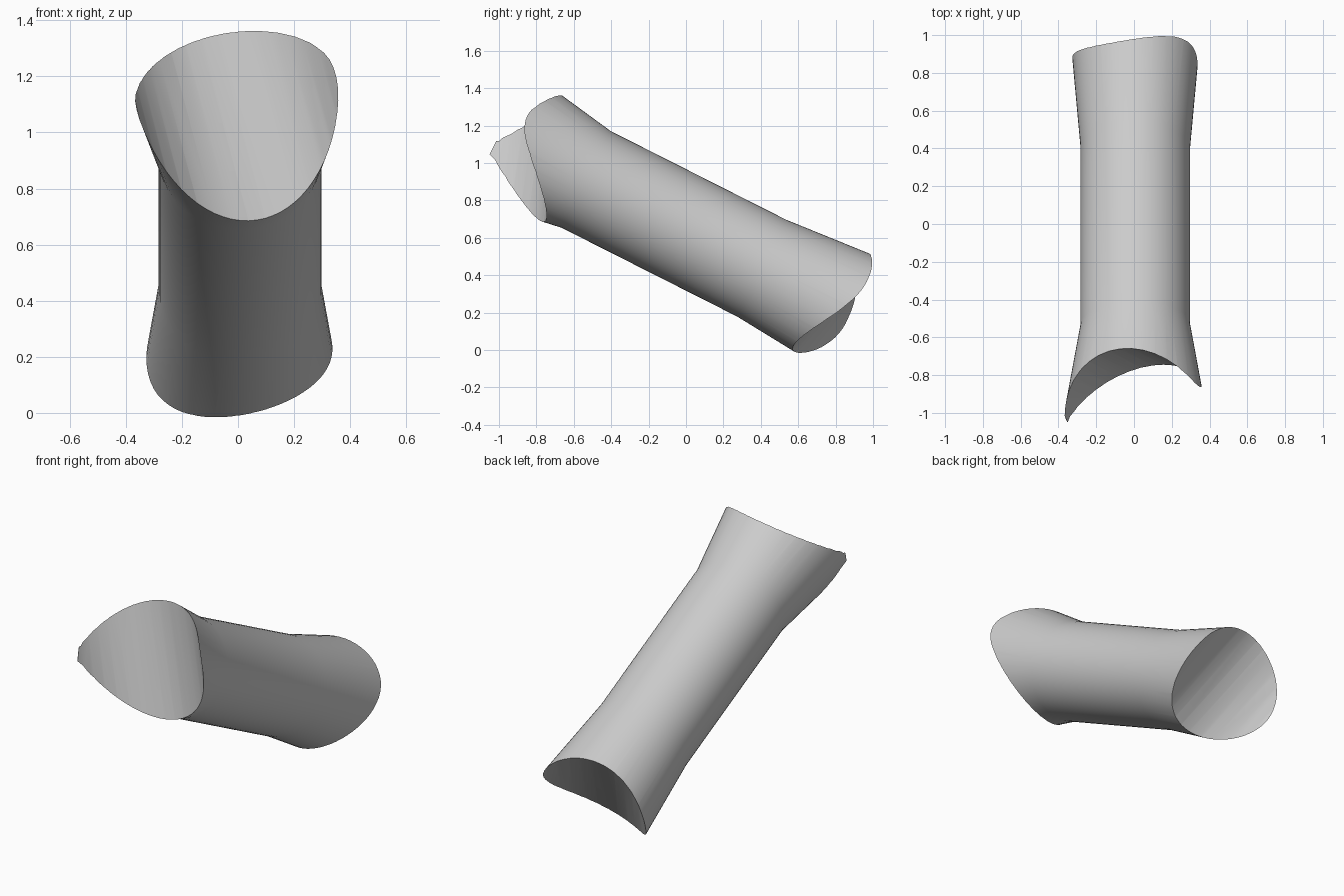
import bpy, bmesh, math
from mathutils import Vector, Matrix

cube = bpy.data.objects.get("Cube")
if cube:
    bpy.data.objects.remove(cube)

grey = bpy.data.materials.new("light_grey")
grey.use_nodes = True
colour = (0.6, 0.6, 0.6, 1)
grey.diffuse_color = colour
grey.node_tree.nodes["Principled BSDF"].inputs["Base Color"].default_value = colour

# Sloping frame: local z runs up the strut towards the front
along = Vector((0, -0.892, 0.451)).normalized()
side = Vector((1, 0, 0))
frame = Matrix((side, along.cross(side), along)).transposed().to_4x4()
frame.translation = (0.007, -0.535, 0.9125)


def add_object(name, bm, matrix):
    bmesh.ops.recalc_face_normals(bm, faces=bm.faces)
    mesh = bpy.data.meshes.new(name)
    bm.to_mesh(mesh)
    bm.free()
    mesh.materials.append(grey)
    obj = bpy.data.objects.new(name, mesh)
    bpy.context.collection.objects.link(obj)
    obj.matrix_world = matrix
    return obj


def make_strut(profile, sides=64):
    """Closed round bar from (radius, height) rings."""
    bm = bmesh.new()
    rings = []
    for r, z in profile:
        rings.append([bm.verts.new((r * math.cos(a), r * math.sin(a), z))
                      for a in (math.tau * i / sides for i in range(sides))])
    for low, high in zip(rings, rings[1:]):
        for i in range(sides):
            j = (i + 1) % sides
            bm.faces.new((low[i], low[j], high[j], high[i]))
    bm.faces.new(rings[0])
    bm.faces.new(rings[-1])
    return add_object("flared_strut", bm, frame)


def make_cutter(name, radius, centre, axis, sides):
    bm = bmesh.new()
    bmesh.ops.create_cone(bm, cap_ends=True, segments=sides,
                          radius1=radius, radius2=radius, depth=2.4)
    turn = Vector(axis).to_track_quat('Z', 'Y').to_matrix().to_4x4()
    obj = add_object(name, bm, frame @ Matrix.Translation(centre) @ turn)
    obj.hide_render = True
    return obj


# Bar with a straight middle and widening ends
strut = make_strut([(0.336, -1.612), (0.29, -1.052), (0.29, 0), (0.376, 0.52)])

# Crossing cylinders scoop a saddle out of each end
cutters = [
    make_cutter("front_cutter", 0.395, (0.01, 0, 0.61), (-0.28, 1, 0.348), 40),
    make_cutter("back_cutter", 0.52, (0, 0, -1.985), (-0.4, 1, -0.216), 48),
]
bpy.context.view_layer.update()
bpy.ops.object.select_all(action='DESELECT')
strut.select_set(True)
bpy.context.view_layer.objects.active = strut
for cutter in cutters:
    mod = strut.modifiers.new("saddle", 'BOOLEAN')
    mod.operation = 'DIFFERENCE'
    mod.solver = 'EXACT'
    mod.object = cutter
    bpy.ops.object.modifier_apply(modifier=mod.name)
for cutter in cutters:
    bpy.data.objects.remove(cutter)

bpy.ops.object.shade_smooth_by_angle(angle=math.radians(12))
